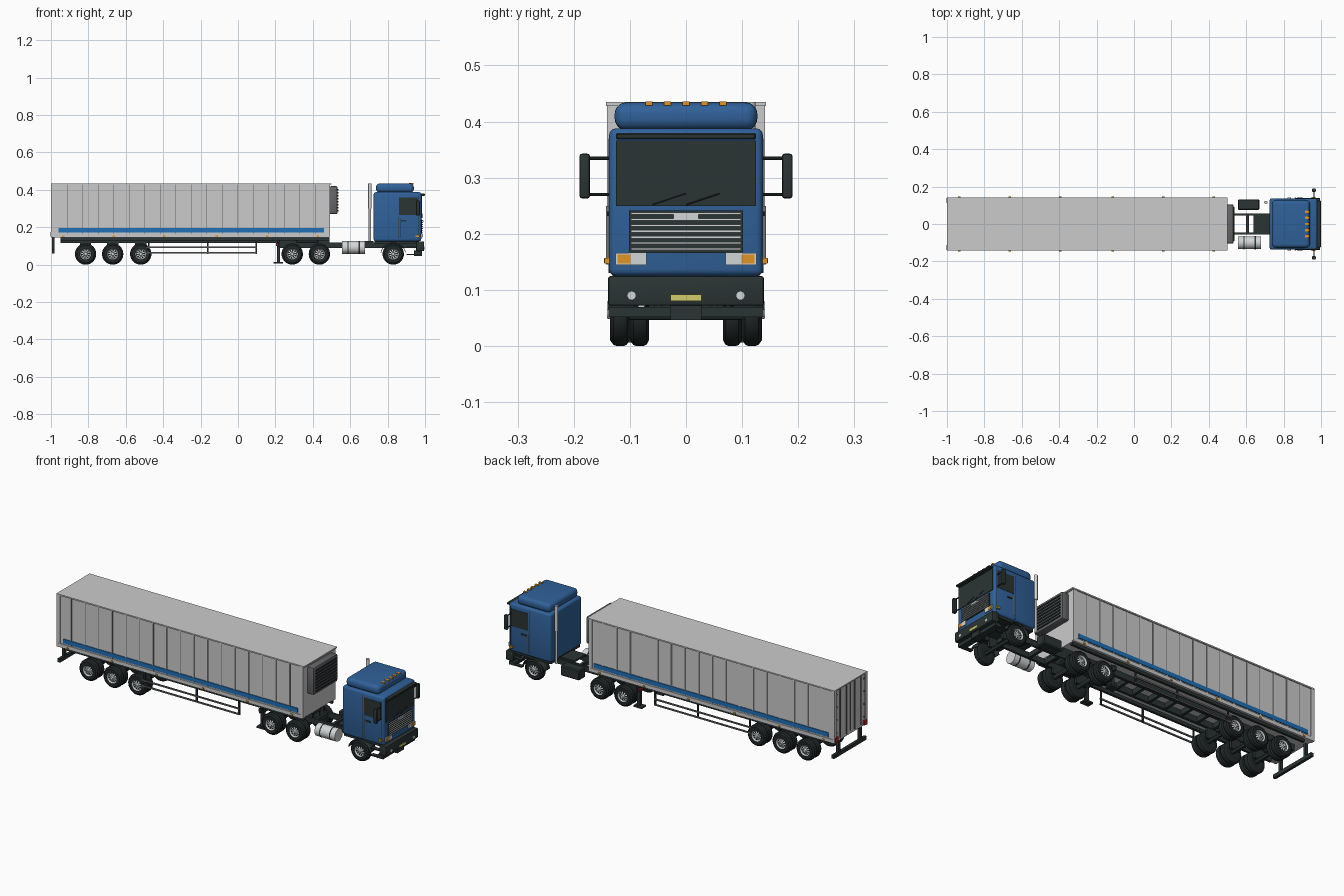
import bpy
import bmesh
import math
from mathutils import Vector

default = bpy.data.objects.get("Cube")
if default:
    bpy.data.objects.remove(default, do_unlink=True)


def material(name, *rgb):
    mat = bpy.data.materials.new(name)
    mat.use_nodes = True
    mat.diffuse_color = (*rgb, 1)
    shader = next(n for n in mat.node_tree.nodes if n.type == 'BSDF_PRINCIPLED')
    shader.inputs["Base Color"].default_value = (*rgb, 1)
    return mat


panel_grey = material("panel grey", .6, .6, .6)
cab_blue = material("cab blue", .03, .12, .32)
stripe_blue = material("stripe blue", .015, .16, .47)
trim_dark = material("dark trim", .024, .034, .034)
tyre_black = material("tyre black", .015, .02, .02)
silver = material("silver", .65, .67, .68)
unit_grey = material("unit grey", .13, .13, .14)
amber = material("amber", .75, .3, .02)
red = material("red", .45, .02, .02)
plate_yellow = material("plate yellow", .65, .6, .15)


def finish(name, bm, mats, smooth=False):
    """Turn a bmesh into a named object with its materials."""
    bmesh.ops.recalc_face_normals(bm, faces=bm.faces)
    mesh = bpy.data.meshes.new(name)
    bm.to_mesh(mesh)
    bm.free()
    for mat in mats:
        mesh.materials.append(mat)
    obj = bpy.data.objects.new(name, mesh)
    bpy.context.collection.objects.link(obj)
    if smooth:
        bpy.ops.object.select_all(action='DESELECT')
        obj.select_set(True)
        bpy.context.view_layer.objects.active = obj
        bpy.ops.object.shade_smooth_by_angle()
    return obj


def boxes(name, mat, spans, mirror=False, bevel=0, steps=1):
    """Boxes given as x, y and z spans, optionally mirrored across y."""
    bm = bmesh.new()
    for x0, x1, y0, y1, z0, z1 in spans:
        sides = [(y0, y1), (-y1, -y0)] if mirror else [(y0, y1)]
        for a, b in sides:
            cube = bmesh.ops.create_cube(bm, size=1)["verts"]
            for v in cube:
                v.co = Vector(((x0 + x1) / 2 + v.co.x * (x1 - x0),
                               (a + b) / 2 + v.co.y * (b - a),
                               (z0 + z1) / 2 + v.co.z * (z1 - z0)))
    if bevel:
        bmesh.ops.bevel(bm, geom=bm.edges[:], offset=bevel, segments=steps,
                        profile=.5, affect='EDGES')
    return finish(name, bm, [mat], bool(bevel))


def rods(name, mat, paths, radius, sides=8):
    """Straight round bars between pairs of points."""
    bm = bmesh.new()
    for start, end in paths:
        a, b = Vector(start), Vector(end)
        turn = (b - a).to_track_quat('Z', 'Y').to_matrix().to_4x4()
        turn.translation = (a + b) / 2
        bmesh.ops.create_cone(bm, cap_ends=True, segments=sides, radius1=radius,
                              radius2=radius, depth=(b - a).length, matrix=turn)
    return finish(name, bm, [mat], True)


def both(paths):
    """Add the opposite-side copy of each bar."""
    return paths + [tuple((x, -y, z) for x, y, z in pair) for pair in paths]


# Trailer body, frame rails, ribs and stripe
BACK, FRONT = -1, .49
boxes("trailer_body", panel_grey, [(BACK + .005, FRONT, -.137, .137, .147, .432)])
boxes("trailer_roof", panel_grey, [(BACK, FRONT + .01, -.143, .143, .428, .435)])
boxes("trailer_bottom_rail", panel_grey, [(BACK, FRONT, .13, .142, .145, .165)], True)
boxes("trailer_corner_post", panel_grey,
      [(x, x + .02, .125, .141, .15, .43) for x in (BACK, FRONT - .018)], True)
rib_step = (FRONT - BACK) / 18
boxes("side_ribs", panel_grey,
      [(BACK + i * rib_step - .004, BACK + i * rib_step + .004, .13, .14, .16, .43)
       for i in range(1, 18)], True)
boxes("rib_shadow_gap", unit_grey,
      [(BACK + i * rib_step + .004, BACK + i * rib_step + .006, .13, .138, .165, .428)
       for i in range(1, 18)], True)
boxes("side_stripe", stripe_blue, [(-.96, .46, .135, .1415, .172, .195)], True)
boxes("side_markers", amber,
      [(x, x + .012, .14, .146, .148, .156)
       for x in (-.94, -.67, -.4, -.12, .15, .42)], True)

# Rear doors
boxes("door_seams", trim_dark, [(-.997, -.99, -.001, .001, .165, .425)])
rods("door_lock_bars", unit_grey,
     both([((-.998, y, .16), (-.998, y, .425)) for y in (.035, .09)]), .003)
boxes("door_hinges", unit_grey,
      [(-.999, -.99, .115, .138, z, z + .008) for z in (.19, .26, .33, .4)], True)
boxes("tail_lights", red, [(-1.003, -.99, .112, .138, .15, .175)], True)

# Refrigeration unit
boxes("cooling_unit", unit_grey, [(FRONT, .532, -.105, .105, .27, .42)],
      bevel=.008, steps=2)
boxes("cooling_louvres", trim_dark,
      [(.53, .536, -.09, .09, .285 + i * .016, .292 + i * .016) for i in range(8)])

# Trailer chassis
boxes("trailer_rails", trim_dark, [(-.95, FRONT, .04, .055, .115, .147)], True)
boxes("trailer_crossmembers", trim_dark,
      [(-.94 + i * .1, -.925 + i * .1, -.05, .05, .12, .147) for i in range(15)])
boxes("trailer_side_sill", trim_dark, [(-.95, FRONT, .115, .128, .13, .147)], True)
boxes("underrun_bar", trim_dark, [(-.995, -.98, -.14, .14, .06, .08)])
boxes("underrun_posts", trim_dark, [(-.995, -.98, .085, .1, .07, .147)], True)
boxes("landing_legs", trim_dark,
      [(.208, .225, .085, .102, .015, .13), (.19, .24, .075, .112, .006, .015)], True)
rods("landing_brace", trim_dark, [((.216, -.09, .09), (.216, .09, .09))], .005)
boxes("side_guard_rails", unit_grey,
      [(-.49, .1, .13, .136, z, z + .008) for z in (.06, .09)], True)
boxes("side_guard_posts", trim_dark,
      [(x, x + .008, .124, .131, .058, .135) for x in (-.48, -.165, .093)], True)

# Tractor chassis
boxes("tractor_rails", trim_dark, [(.21, .97, .045, .057, .088, .118)], True)
boxes("tractor_crossmembers", trim_dark,
      [(x, x + .015, -.05, .05, .09, .115) for x in (.21, .36, .5, .6, .8)])
boxes("fifth_wheel", trim_dark, [(.31, .43, -.06, .06, .115, .135)], bevel=.006)
boxes("catwalk", trim_dark, [(.64, .725, -.05, .05, .118, .126)])
boxes("tractor_tail_lights", red, [(.204, .212, .07, .115, .1, .115)], True)
boxes("tail_light_bar", trim_dark, [(.21, .22, -.12, .12, .095, .12)])
rods("fuel_tank", silver, [((.557, -.1, .092), (.68, -.1, .092))], .034, 32)
rods("tank_straps", trim_dark,
     [((x, -.1, .092), (x + .006, -.1, .092)) for x in (.585, .645)], .035, 32)
boxes("battery_box", trim_dark, [(.555, .67, .075, .132, .07, .125)], bevel=.005)
rods("exhaust_stack", silver, [((.705, .115, .3), (.705, .115, .435))], .009, 16)
rods("exhaust_pipe", silver, [((.705, .115, .12), (.705, .115, .31))], .006, 16)

# Cab shell and roof fairing
boxes("cab_shell", cab_blue, [(.725, .98, -.137, .137, .125, .388)],
      bevel=.012, steps=3)
boxes("roof_fairing", cab_blue, [(.738, .94, -.127, .127, .385, .434)],
      bevel=.02, steps=5)
boxes("roof_markers", amber,
      [(.915, .937, y - .006, y + .006, .429, .436)
       for y in (-.066, -.033, 0, .033, .066)])
boxes("cab_sill", trim_dark, [(.73, .965, -.125, .125, .112, .128)])

# Windows, doors and cab front
boxes("windscreen", trim_dark, [(.975, .983, -.125, .125, .25, .366)])
boxes("sun_visor", trim_dark, [(.965, 1, -.125, .125, .368, .38)], bevel=.003)
boxes("side_windows", trim_dark, [(.86, .962, .13, .1385, .265, .36)], True)
boxes("door_seam_lines", trim_dark,
      [(x, x + .002, .13, .1378, .13, .37) for x in (.852, .966)], True)
boxes("door_handles", trim_dark, [(.872, .9, .13, .141, .232, .24)], True)
rods("grab_handles", silver, both([((.862, .14, .145), (.862, .14, .25))]), .003)
rods("wipers", tyre_black,
     [((.985, y, .252), (.985, y + .06, .272)) for y in (-.06, .0)] , .0012)
boxes("grille_panel", trim_dark, [(.975, .985, -.102, .102, .166, .242)])
boxes("grille_bars", silver,
      [(.98, .989, -.098, .098, .171 + i * .0105, .175 + i * .0105) for i in range(7)])
boxes("grille_center_bar", silver, [(.98, .991, -.022, .022, .227, .235)])
boxes("headlights", silver, [(.975, .986, .07, .126, .144, .166)], True)
boxes("turn_signals", amber, [(.98, .988, .099, .122, .147, .163)], True)
boxes("side_signals", amber, [(.95, .97, .135, .145, .147, .157)], True)

# Bumper
boxes("bumper", trim_dark, [(.952, .995, -.139, .139, .072, .125)], bevel=.005, steps=2)
boxes("lower_bumper_bar", trim_dark,
      [(.94, .975, -.138, .138, .052, .07), (.94, .985, -.028, .028, .046, .075)])
boxes("number_plate", plate_yellow, [(.99, .998, -.028, .028, .08, .092)])
rods("fog_lights", silver, both([((.99, .097, .09), (.998, .097, .09))]), .008, 16)

# Mirrors
boxes("mirror_heads", trim_dark, [(.952, .972, .171, .19, .263, .343)], True,
      bevel=.005, steps=2)
rods("mirror_arms", trim_dark,
     both([((.962, .13, z), (.962, .175, z)) for z in (.27, .335)]), .003)


# Wheels: a lathed profile of radius and depth, with a material for each band
def wheel_mesh():
    profile = [(.001, -.006, 1), (.008, -.006, 1), (.01, .003, 1), (.013, .004, 2),
               (.024, .006, 1), (.03, 0, 0), (.047, 0, 0), (.055, .006, 0),
               (.057, .012, 0), (.057, .024, 0), (.054, .03, 0), (.046, .034, 0),
               (.03, .034, 0), (.001, .03, 0)]
    sides = 40
    bm = bmesh.new()
    rings = []
    for radius, depth, band in profile:
        angles = [math.tau * i / sides for i in range(sides)]
        rings.append([bm.verts.new((radius * math.cos(t), depth, radius * math.sin(t)))
                      for t in angles])
    for k in range(len(rings) - 1):
        for i in range(sides):
            j = (i + 1) % sides
            face = bm.faces.new((rings[k][i], rings[k][j],
                                 rings[k + 1][j], rings[k + 1][i]))
            band = profile[k][2]
            # Band two alternates open holes with spokes
            face.material_index = (0 if i % 4 < 2 else 1) if band == 2 else band
    return finish("wheel", bm, [tyre_black, silver], True)


wheel = wheel_mesh()
axles = [-.815, -.67, -.52, .29, .435, .83]
for index, x in enumerate(axles):
    steering = x == axles[-1]
    for side in (-1, 1):
        for offset in ([.135] if steering else [.135, .1]):
            copy = wheel.copy()
            copy.name = f"{'front' if steering else 'rear'}_wheel"
            copy.location = (x, side * offset, .057)
            copy.rotation_euler.z = math.pi if side > 0 else 0
            bpy.context.collection.objects.link(copy)
bpy.data.objects.remove(wheel, do_unlink=True)
rods("axles", trim_dark, [((x, -.12, .057), (x, .12, .057)) for x in axles], .011, 12)
boxes("axle_hangers", trim_dark,
      [(x - .03, x + .03, .043, .057, .06, .118) for x in axles], True)


# Curved front mudguards
def mudguards():
    bm = bmesh.new()
    for side in (-1, 1):
        rows = []
        for i in range(13):
            t = math.radians(10 + i * 160 / 12)
            rows.append([bm.verts.new((axles[-1] + .068 * math.cos(t), side * y,
                                       .055 + .064 * math.sin(t))) for y in (.085, .136)])
        for a, b in zip(rows, rows[1:]):
            bm.faces.new((a[0], a[1], b[1], b[0]))
    obj = finish("front_mudguards", bm, [trim_dark], True)
    obj.modifiers.new("thickness", 'SOLIDIFY').thickness = .003


mudguards()
boxes("cab_steps", trim_dark,
      [(.9, .95, .115, .137, z, z + .006) for z in (.052, .09)], True)
